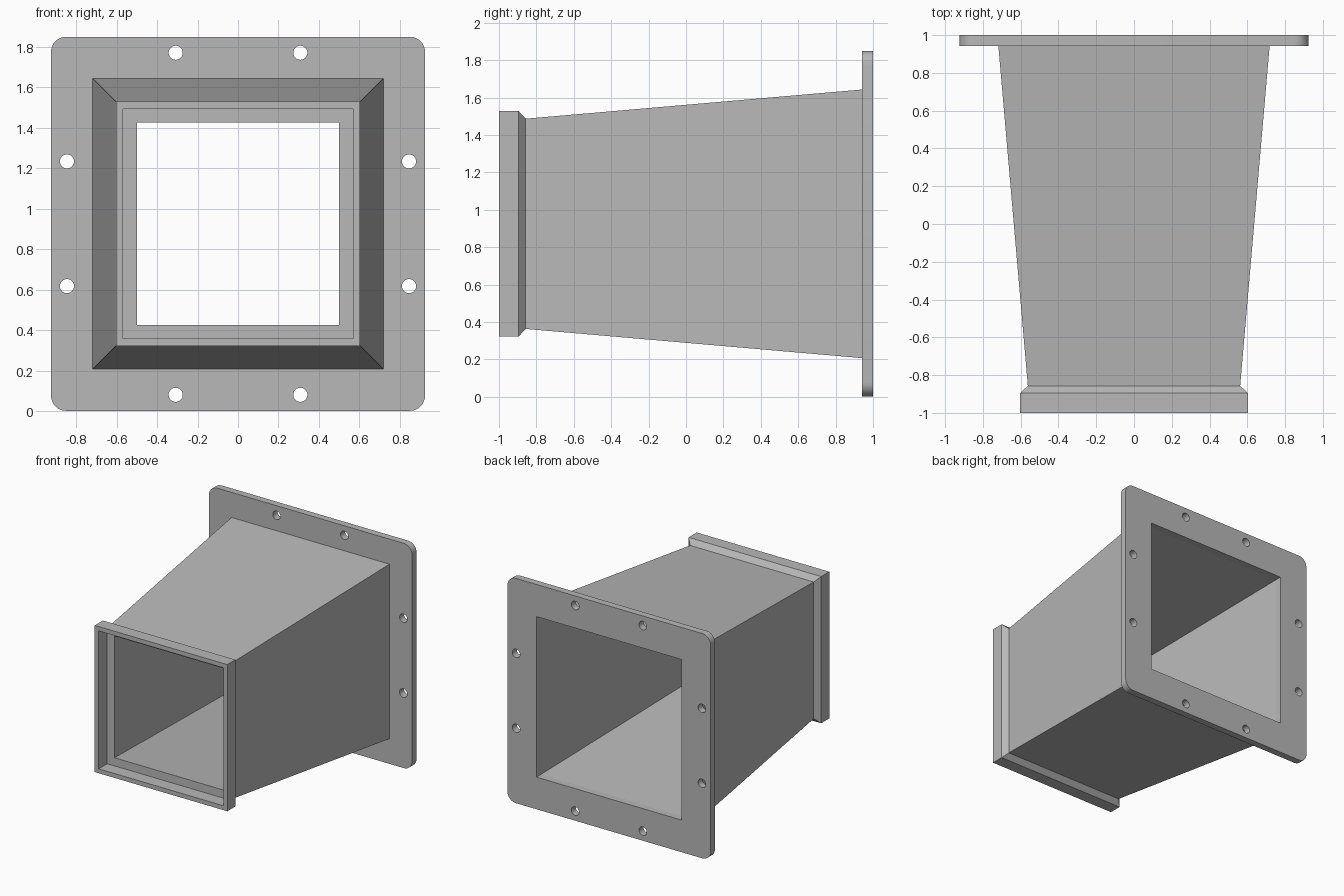
import bpy, bmesh
from math import cos, sin, pi

cube = bpy.data.objects.get("Cube")
if cube:
    bpy.data.objects.remove(cube, do_unlink=True)

MID = 0.925          # height of the duct axis
FLANGE_Y = 0.942     # front face of the flange
OPENING = 0.66       # half width of the rear opening

grey = bpy.data.materials.new("plain grey")
grey.use_nodes = True
grey.diffuse_color = (0.48, 0.48, 0.48, 1)
grey.node_tree.nodes["Principled BSDF"].inputs["Base Color"].default_value = grey.diffuse_color


def finish(bm, name):
    bmesh.ops.recalc_face_normals(bm, faces=bm.faces)
    mesh = bpy.data.meshes.new(name)
    bm.to_mesh(mesh)
    bm.free()
    mesh.materials.append(grey)
    obj = bpy.data.objects.new(name, mesh)
    bpy.context.collection.objects.link(obj)
    bpy.ops.object.select_all(action='DESELECT')
    obj.select_set(True)
    bpy.context.view_layer.objects.active = obj
    bpy.ops.object.shade_smooth_by_angle(angle=pi / 6)
    return obj


def square_sweep(name, profile):
    """Carry a closed (half width, y) profile around the four sides of a square."""
    bm = bmesh.new()
    corners = [(1, 1), (-1, 1), (-1, -1), (1, -1)]
    rings = [[bm.verts.new((sx * h, y, MID + sz * h)) for sx, sz in corners]
             for h, y in profile]
    for i, ring in enumerate(rings):
        prev = rings[i - 1]
        for j in range(4):
            bm.faces.new((prev[j - 1], prev[j], ring[j], ring[j - 1]))
    return finish(bm, name)


def circle(cx, cz, r, n=24):
    return [(cx + r * cos(2 * pi * k / n), cz + r * sin(2 * pi * k / n)) for k in range(n)]


def rounded_square(half, r, n=8):
    c = half - r
    points = []
    for q, (sx, sz) in enumerate([(1, 1), (-1, 1), (-1, -1), (1, -1)]):
        for k in range(n + 1):
            a = (q + k / n) * pi / 2
            points.append((sx * c + r * cos(a), sz * c + r * sin(a)))
    return points


# Tapered duct with the chamfered, recessed collar at its narrow end
square_sweep("tapered_duct", [
    (0.567, -1.0), (0.603, -1.0), (0.603, -0.895), (0.562, -0.857),   # collar
    (0.718, FLANGE_Y), (OPENING, FLANGE_Y),                           # wide end
    (0.5, -0.89), (0.567, -0.89),                                     # inner step
])

# Rear flange plate with its opening and bolt holes
o = OPENING
loops = [rounded_square(0.924, 0.075), [(o, o), (-o, o), (-o, -o), (o, -o)]]
for side in (-1, 1):
    for along in (-0.308, 0.308):
        loops.append(circle(along, side * 0.845, 0.035))
        loops.append(circle(side * 0.845, along, 0.035))

bm = bmesh.new()
edges = []
for loop in loops:
    verts = [bm.verts.new((x, FLANGE_Y, MID + z)) for x, z in loop]
    edges += [bm.edges.new((verts[i - 1], verts[i])) for i in range(len(verts))]
bmesh.ops.triangle_fill(bm, use_beauty=True, edges=edges)
result = bmesh.ops.extrude_face_region(bm, geom=bm.faces[:], use_keep_orig=True)
for item in result["geom"]:
    if isinstance(item, bmesh.types.BMVert):
        item.co.y = 1.0
finish(bm, "rear_flange")
